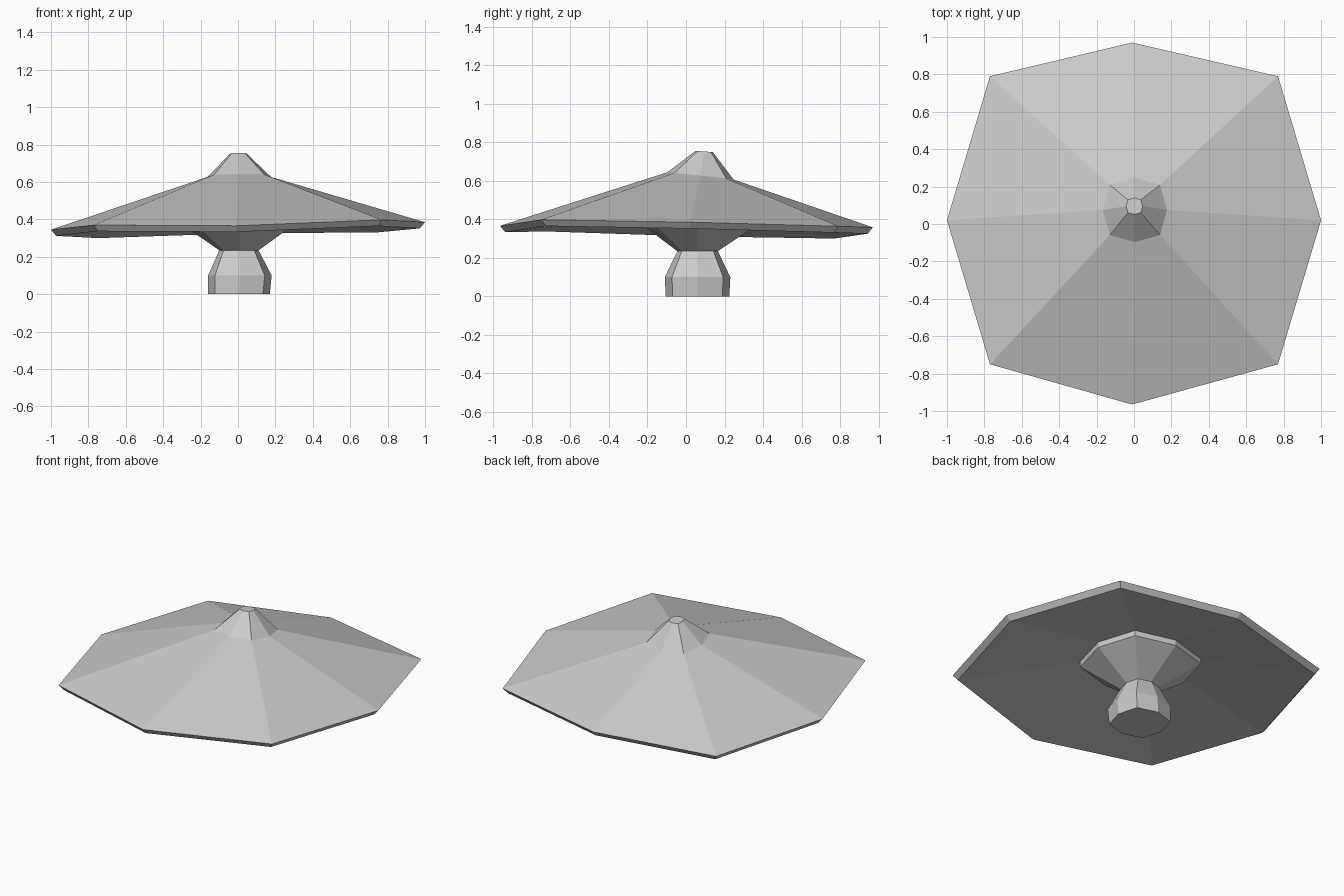
import bpy, bmesh

if "Cube" in bpy.data.objects:
    bpy.data.objects.remove(bpy.data.objects["Cube"])

grey = bpy.data.materials.new("light grey")
grey.diffuse_color = (0.6, 0.6, 0.6, 1)
grey.use_nodes = True
grey.node_tree.nodes["Principled BSDF"].inputs["Base Color"].default_value = grey.diffuse_color

# rim corners, counter-clockwise from the right, with their uneven heights
RIM = [(1, .02, .385), (.77, .79, .364), (-.01, .97, .358), (-.77, .79, .333),
       (-1, .02, .345), (-.77, -.75, .37), (-.01, -.965, .366), (.77, -.75, .398)]


def ring(cx, cy, axial, z, tilt_x=0, tilt_y=0, diagonal=.78):
    """Eight-sided ring with corners on the axes and the diagonals."""
    d = axial * diagonal
    flat = [(axial, 0), (d, d), (0, axial), (-d, d),
            (-axial, 0), (-d, -d), (0, -axial), (d, -d)]
    return [(cx + x, cy + y, z + tilt_x * x + tilt_y * y) for x, y in flat]


def loft(name, rings, cap_start=False, cap_end=False):
    bm = bmesh.new()
    rows = [[bm.verts.new(p) for p in r] for r in rings]
    for a, b in zip(rows, rows[1:]):
        for i in range(8):
            j = (i + 1) % 8
            bm.faces.new((a[i], a[j], b[j], b[i]))
    if cap_start:
        bm.faces.new(rows[0][::-1])
    if cap_end:
        bm.faces.new(rows[-1])
    mesh = bpy.data.meshes.new(name)
    bm.to_mesh(mesh)
    bm.free()
    mesh.materials.append(grey)
    obj = bpy.data.objects.new(name, mesh)
    bpy.context.collection.objects.link(obj)


# stem: foot, narrow neck, flared collar and the short wall above it
collar_top = ring(.005, .065, .325, .425, .01, -.02)
loft("stem", [
    ring(.005, .06, .165, 0),
    ring(.01, .06, .17, .10),
    ring(.005, .06, .105, .235),
    ring(.005, .065, .325, .39, .01, -.02),
    collar_top,
], cap_start=True)

# wide canopy: concave underside, bevelled rim, sloping roof and blunt peak
rim_bottom = [(x * .972, y * .972, z - .033) for x, y, z in RIM]
loft("canopy", [
    collar_top,
    rim_bottom,
    RIM,
    ring(.005, .075, .172, .625, .01, -.11),
    ring(.002, .095, .044, .752, 0, -.08),
], cap_end=True)
